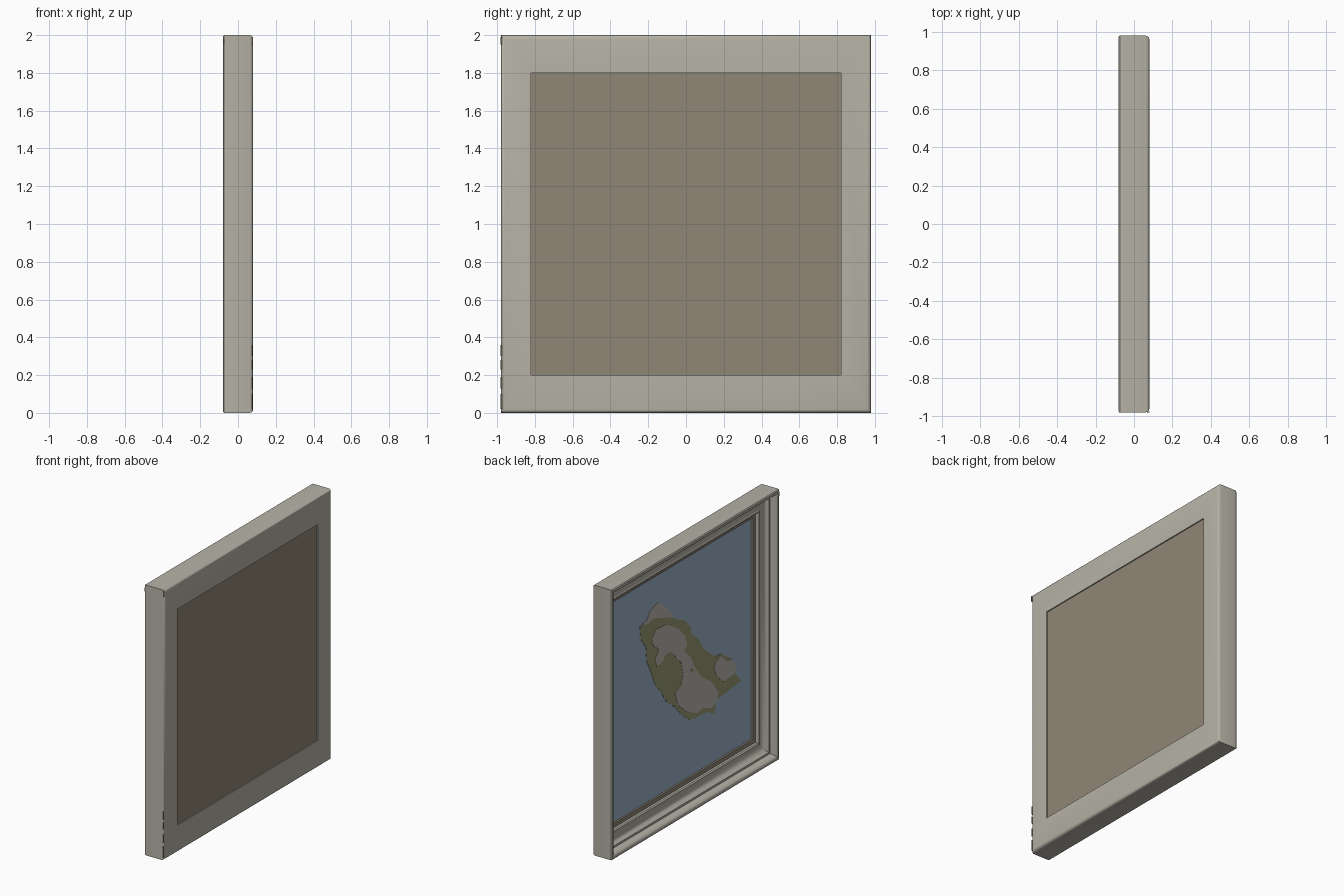
import bpy, bmesh, math


def material(name, r, g, b):
    m = bpy.data.materials.new(name)
    m.diffuse_color = (r, g, b, 1)
    return m


FRAME = material("pale_frame_paint", 0.47, 0.45, 0.385)
BOARD = material("brown_board", 0.275, 0.24, 0.18)
SEA = material("sea_blue", 0.34, 0.45, 0.57)
LAND = material("land_green", 0.31, 0.325, 0.17)
ROCK = material("rock_grey", 0.49, 0.47, 0.43)
WORN = material("worn_wood", 0.20, 0.155, 0.12)


def finish(name, bm, mats, smooth=False):
    bmesh.ops.recalc_face_normals(bm, faces=bm.faces[:])
    me = bpy.data.meshes.new(name)
    bm.to_mesh(me)
    bm.free()
    ob = bpy.data.objects.new(name, me)
    bpy.context.collection.objects.link(ob)
    for m in mats:
        me.materials.append(m)
    if smooth:
        bpy.ops.object.select_all(action='DESELECT')
        ob.select_set(True)
        bpy.context.view_layer.objects.active = ob
        bpy.ops.object.shade_smooth_by_angle(angle=math.radians(35))
    return ob


def box(name, lo, hi, mat):
    bm = bmesh.new()
    bmesh.ops.create_cube(bm, size=1)
    for v in bm.verts:
        v.co = [lo[i] if v.co[i] < 0 else hi[i] for i in range(3)]
    return finish(name, bm, [mat])


# Moulding section: inset from the side edge, inset from top/bottom, depth x
profile = [
    (0.000, 0.000, -0.074), (0.000, 0.000, 0.062), (0.004, 0.004, 0.072),
    (0.010, 0.010, 0.078), (0.020, 0.020, 0.080), (0.160, 0.200, 0.080),
    (0.160, 0.200, 0.068), (0.160, 0.180, 0.048), (0.160, 0.180, 0.026),
    (0.137, 0.152, 0.022), (0.135, 0.150, 0.008), (0.128, 0.142, 0.000),
    (0.118, 0.131, 0.000), (0.110, 0.122, 0.006), (0.095, 0.106, 0.006),
    (0.078, 0.087, 0.000), (0.062, 0.069, -0.012), (0.052, 0.058, -0.028),
    (0.040, 0.045, -0.030), (0.038, 0.042, -0.045), (0.034, 0.038, -0.060),
    (0.027, 0.030, -0.073), (0.018, 0.020, -0.080), (0.006, 0.006, -0.080),
]
SLIP = (7, 8)   # inner slip segments take the board colour

bm = bmesh.new()
rings = []
for wy, wz, x in profile:
    y = 0.98 - wy
    rings.append([bm.verts.new((x, sy * y, 1 + sz * (1 - wz)))
                  for sy, sz in ((-1, -1), (1, -1), (1, 1), (-1, 1))])
for i, a in enumerate(rings):
    b = rings[(i + 1) % len(rings)]
    for k in range(4):
        n = (k + 1) % 4
        f = bm.faces.new((a[k], a[n], b[n], b[k]))
        f.material_index = 1 if i in SLIP else 0
finish("frame_moulding", bm, [FRAME, BOARD], smooth=True)

# Backing board and painted sea panel
box("backing_board", (0.045, -0.825, 0.19), (0.072, 0.825, 1.81), BOARD)
box("sea_panel", (0.040, -0.835, 0.17), (0.046, 0.835, 1.83), SEA)


# Map shapes are sketched on an oblique grid and mapped onto the panel
def plate(name, pts, x, mat):
    bm = bmesh.new()
    vs = []
    for u, v in pts:
        y = -0.82 + (752 - u) / 85
        z = 0.18 + (739 - v + 0.606 * (752 - u)) / 134.5
        vs.append(bm.verts.new((x, y, z)))
    face = bm.faces.new(vs)
    ext = bmesh.ops.extrude_face_region(bm, geom=[face])
    for g in ext["geom"]:
        if isinstance(g, bmesh.types.BMVert):
            g.co.x = 0.041
    bmesh.ops.triangulate(bm, faces=bm.faces[:])
    finish(name, bm, [mat])


island = [(641, 628), (648, 621), (651, 612), (659, 603), (668, 608), (673, 613),
          (674, 619), (686, 621), (692, 628), (692, 634), (700, 640), (705, 650),
          (716, 657), (722, 654), (733, 659), (737, 668), (736, 674), (742, 681),
          (735, 686), (728, 692), (718, 699), (715, 714), (708, 712), (697, 718),
          (690, 720), (682, 715), (676, 707), (668, 703), (662, 692), (656, 685),
          (652, 672), (648, 662), (647, 648), (642, 640)]
highland = [(653, 640), (657, 630), (667, 625), (679, 629), (686, 636), (688, 645),
            (685, 652), (691, 657), (696, 668), (702, 677), (712, 682), (719, 692),
            (717, 703), (712, 708), (704, 708), (698, 713), (688, 712), (679, 705),
            (676, 694), (682, 685), (684, 675), (682, 663), (672, 652), (666, 655),
            (664, 662), (658, 667), (656, 660), (660, 650), (654, 646)]
north_cape = [(659, 603), (668, 608), (673, 613), (674, 618), (670, 618),
              (655, 619), (648, 625), (643, 625), (648, 621), (651, 612)]
east_cape = [(717, 662), (721, 656), (727, 661), (733, 659), (737, 668), (735, 674),
             (729, 678), (724, 682), (717, 676), (715, 669)]
pond = [(691, 671), (693, 669), (695, 671), (693, 673)]
plate("island_lowland", island, 0.0385, LAND)
plate("island_highland", highland, 0.037, ROCK)
plate("north_cape", north_cape, 0.037, ROCK)
plate("east_cape", east_cape, 0.037, ROCK)
plate("highland_meadow", pond, 0.036, LAND)

# Worn chips along the outer side edges
chips = [(0.068, 0.30, 0.36), (0.070, 0.23, 0.28), (0.068, 0.13, 0.19),
         (0.070, 0.02, 0.10), (0.072, 1.95, 1.99), (-0.078, 1.95, 1.98)]
for i, (x, z0, z1) in enumerate(chips):
    side = "side_chip_%d" % (i + 1)
    box(side, (x, -0.981, z0), (x + 0.008, -0.975, z1), WORN)
